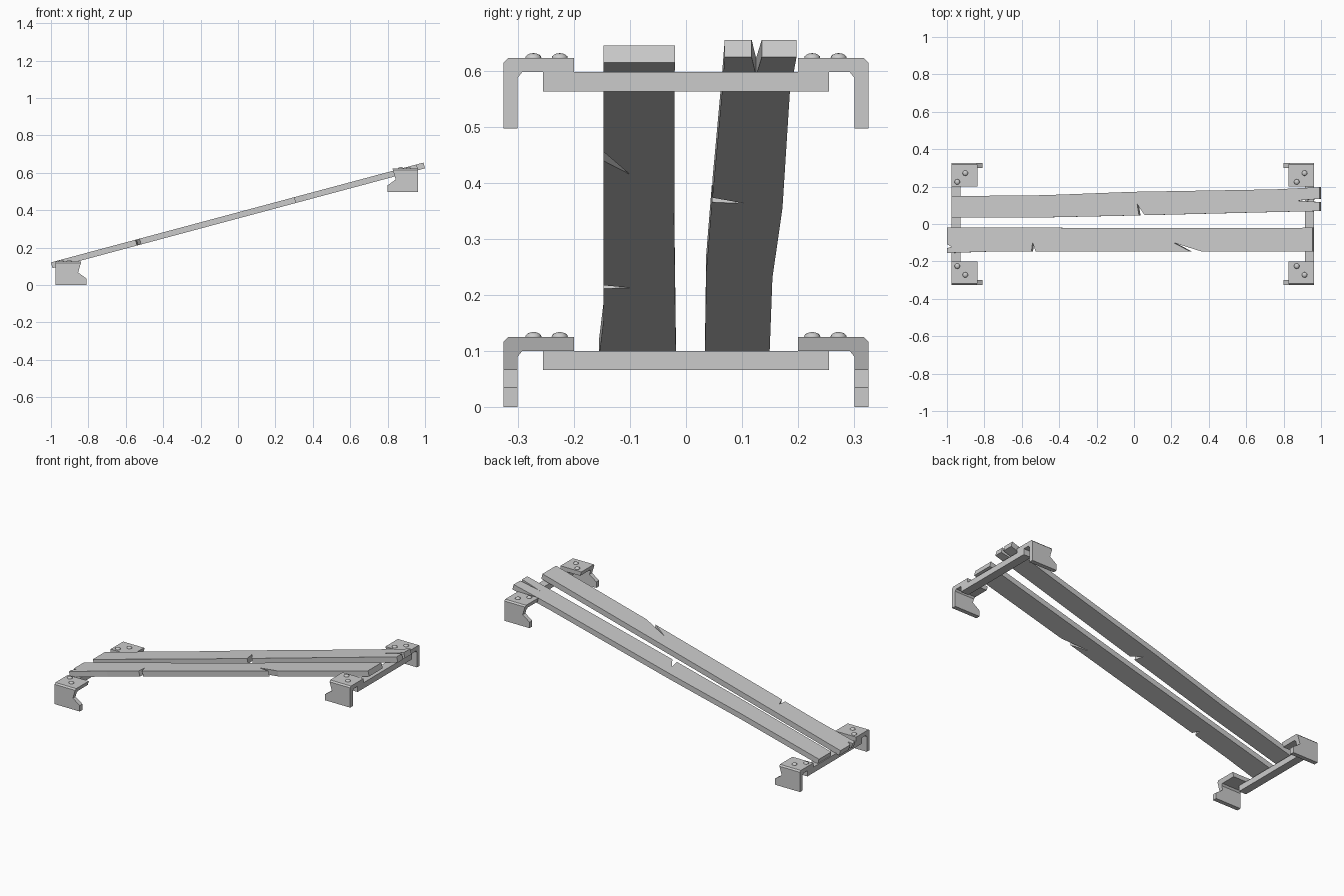
import bpy, bmesh, math
from mathutils import Vector

if "Cube" in bpy.data.objects:
    bpy.data.objects.remove(bpy.data.objects["Cube"])

ANG = math.radians(15)
RISE = Vector((0, 0.497))     # height of the lower and upper supports


def finish(name, bm, smooth=False):
    bmesh.ops.recalc_face_normals(bm, faces=bm.faces[:])
    me = bpy.data.meshes.new(name)
    bm.to_mesh(me)
    bm.free()
    if smooth:
        for p in me.polygons:
            p.use_smooth = True
    ob = bpy.data.objects.new(name, me)
    bpy.context.collection.objects.link(ob)
    return ob


def plank(name, outline):
    """Plan outline projected on the 15 degree slope, thickened along its normal."""
    bm = bmesh.new()
    up = Vector((-math.sin(ANG), 0, math.cos(ANG))) * 0.032
    low = [Vector((x, y, 0.356 + x * math.tan(ANG))) for x, y in outline]
    a = [bm.verts.new(p) for p in low]
    b = [bm.verts.new(p + up) for p in low]
    n = len(a)
    bm.faces.new(a[::-1])
    bm.faces.new(b)
    for i in range(n):
        j = (i + 1) % n
        bm.faces.new((a[i], a[j], b[j], b[i]))
    return finish(name, bm)


def bracket(name, x0, sx, sy, z0):
    """Bent plate: L section lofted outer to inner, with a hooked toe."""
    outer = [(.325, 0), (.325, .035), (.325, .067), (.325, .117), (.317, .125), (.2, .125)]
    inner = [(.3, 0), (.3, .035), (.3, .067), (.3, .09), (.292, .1), (.2, .1)]

    def reach(z):
        return .165 if z < .05 else .12 + .017 * (z - .067) / .058

    bm = bmesh.new()
    rings = []
    for o, i in zip(outer, inner):
        pts = [(0, *o), (reach(o[1]), *o), (reach(i[1]), *i), (0, *i)]
        rings.append([bm.verts.new((x0 + sx * x, sy * y, z0 + z)) for x, y, z in pts])
    for r, s in zip(rings, rings[1:]):
        for k in range(4):
            m = (k + 1) % 4
            bm.faces.new((r[k], r[m], s[m], s[k]))
    bm.faces.new(rings[0])
    bm.faces.new(rings[-1])
    return finish(name, bm)


def bolt(name, x, y, z):
    bm = bmesh.new()
    bmesh.ops.create_uvsphere(bm, u_segments=16, v_segments=8, radius=1)
    for v in bm.verts:
        v.co = Vector((x + v.co.x * .0145, y + v.co.y * .0145, z + v.co.z * .009))
    return finish(name, bm, True)


def bar(name, xa, xb, za, zb):
    bm = bmesh.new()
    bmesh.ops.create_cube(bm, size=1)
    for v in bm.verts:
        v.co = Vector(((xa + xb) / 2 + v.co.x * (xb - xa), v.co.y * .51,
                       (za + zb) / 2 + v.co.z * (zb - za)))
    return finish(name, bm)


# Supports: crossbar, two brackets and four bolts at each end
for tag, x0, sx, z0, bolts, xa, xb in (
        ("lower", -.975, 1, 0, (-.945, -.902), -.975, -.928),
        ("upper", .963, -1, RISE.y, (.87, .912), .913, .963)):
    bar(tag + "_crossbar", xa, xb, z0 + .066, z0 + .1)
    for side, sy in (("front", -1), ("back", 1)):
        bracket(f"{tag}_{side}_bracket", x0, sx, sy, z0)
        for k, (bx, by) in enumerate(zip(bolts, (.225, .272))):
            bolt(f"{tag}_{side}_bolt_{k + 1}", bx, sy * by, z0 + .125)

# Front plank with two edge splits and a nick in the low end
plank("front_plank", [
    (-.992, -.155), (-.75, -.147), (-.54, -.147), (-.534, -.1), (-.518, -.147),
    (.31, -.147), (.22, -.1), (.37, -.147), (.963, -.147),
    (.963, -.02), (-.1, -.021), (-.992, -.018),
    (-.992, -.108), (-.967, -.122), (-.992, -.13)])

# Back plank, slightly crooked, with an edge split and a split high end
plank("back_plank", [
    (-.968, .034), (-.43, .036), (.035, .046), (.025, .107), (.065, .047),
    (.76, .064), (1, .069), (1, .117), (.878, .125), (1, .135),
    (1, .197), (.76, .185), (.0, .172), (-.47, .154), (-.968, .149)])
